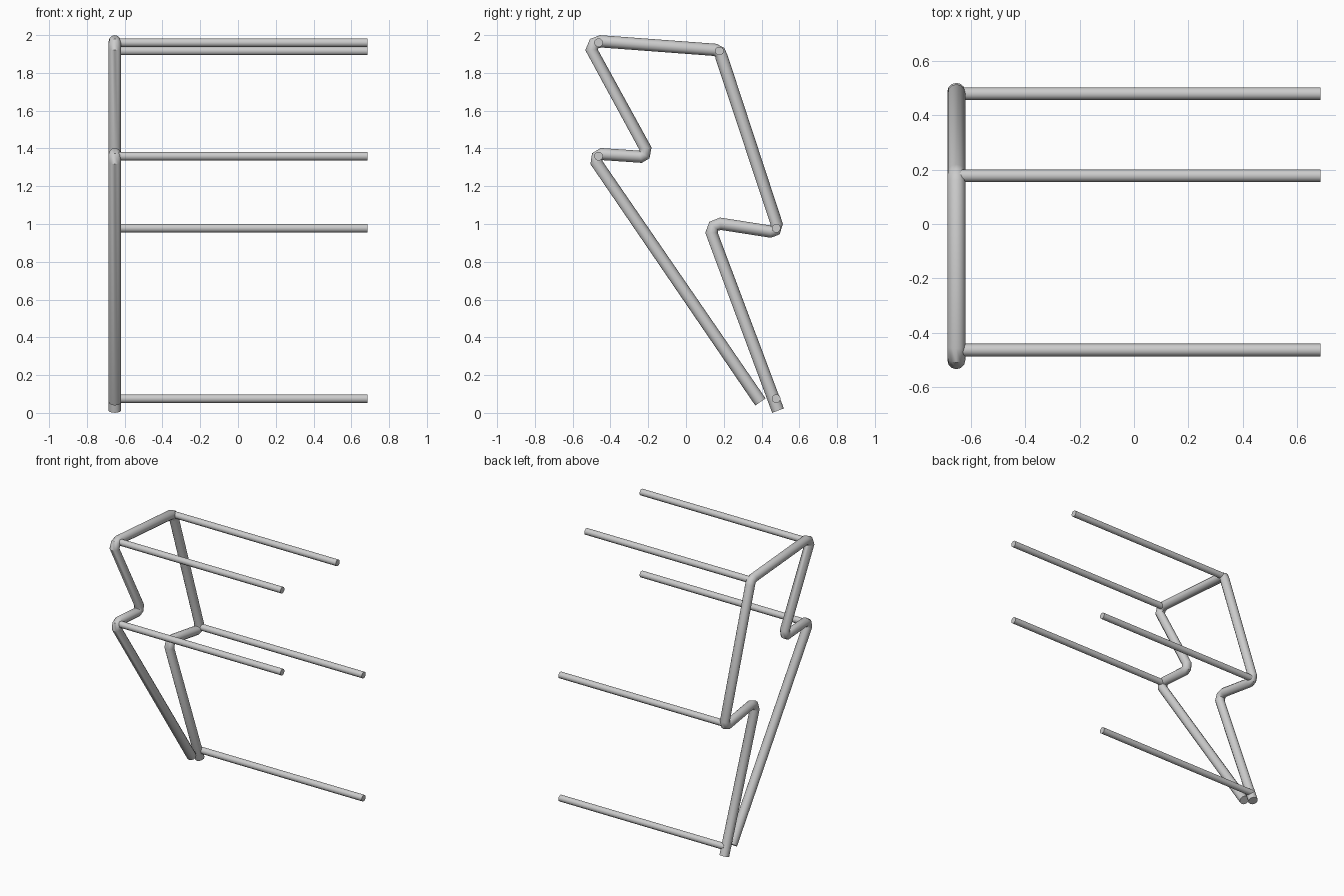
import bpy

if "Cube" in bpy.data.objects:
    bpy.data.objects.remove(bpy.data.objects["Cube"])

SIDE_X = -0.652


def tube(name, points, radius, sides_res):
    """Sweep a round, capped tube through the points and convert it to a mesh."""
    curve = bpy.data.curves.new(name, 'CURVE')
    curve.dimensions = '3D'
    curve.bevel_depth = radius
    curve.bevel_resolution = sides_res
    curve.use_fill_caps = True
    spline = curve.splines.new('POLY')
    spline.points.add(len(points) - 1)
    for p, co in zip(spline.points, points):
        p.co = (*co, 1)
    obj = bpy.data.objects.new(name, curve)
    bpy.context.collection.objects.link(obj)
    bpy.ops.object.select_all(action='DESELECT')
    obj.select_set(True)
    bpy.context.view_layer.objects.active = obj
    bpy.ops.object.convert(target='MESH')
    obj = bpy.context.object
    obj.name = name
    bpy.ops.object.shade_smooth_by_angle(angle=0.7)
    return obj


# Bent side frame: (y, z) centreline, three points per bend
path = [
    (0.487, 0.012),
    (0.135, 0.954), (0.147, 0.988), (0.183, 1.001),
    (0.447, 0.960), (0.472, 0.968), (0.480, 1.000),
    (0.188, 1.885), (0.178, 1.910), (0.153, 1.922),
    (-0.452, 1.967), (-0.486, 1.955), (-0.500, 1.922),
    (-0.215, 1.400), (-0.220, 1.367), (-0.241, 1.356),
    (-0.445, 1.370), (-0.470, 1.356), (-0.474, 1.325),
    (0.394, 0.058),
]
tube("side_frame", [(SIDE_X, y, z) for y, z in path], 0.033, 4)

# Cross rods running from the frame to the open side
rods = [(0.478, 0.075), (0.478, 0.978), (0.177, 1.916),
        (-0.463, 1.960), (-0.463, 1.359)]
for i, (y, z) in enumerate(rods, 1):
    tube(f"cross_rod_{i}", [(SIDE_X, y, z), (0.685, y, z)], 0.0235, 3)
